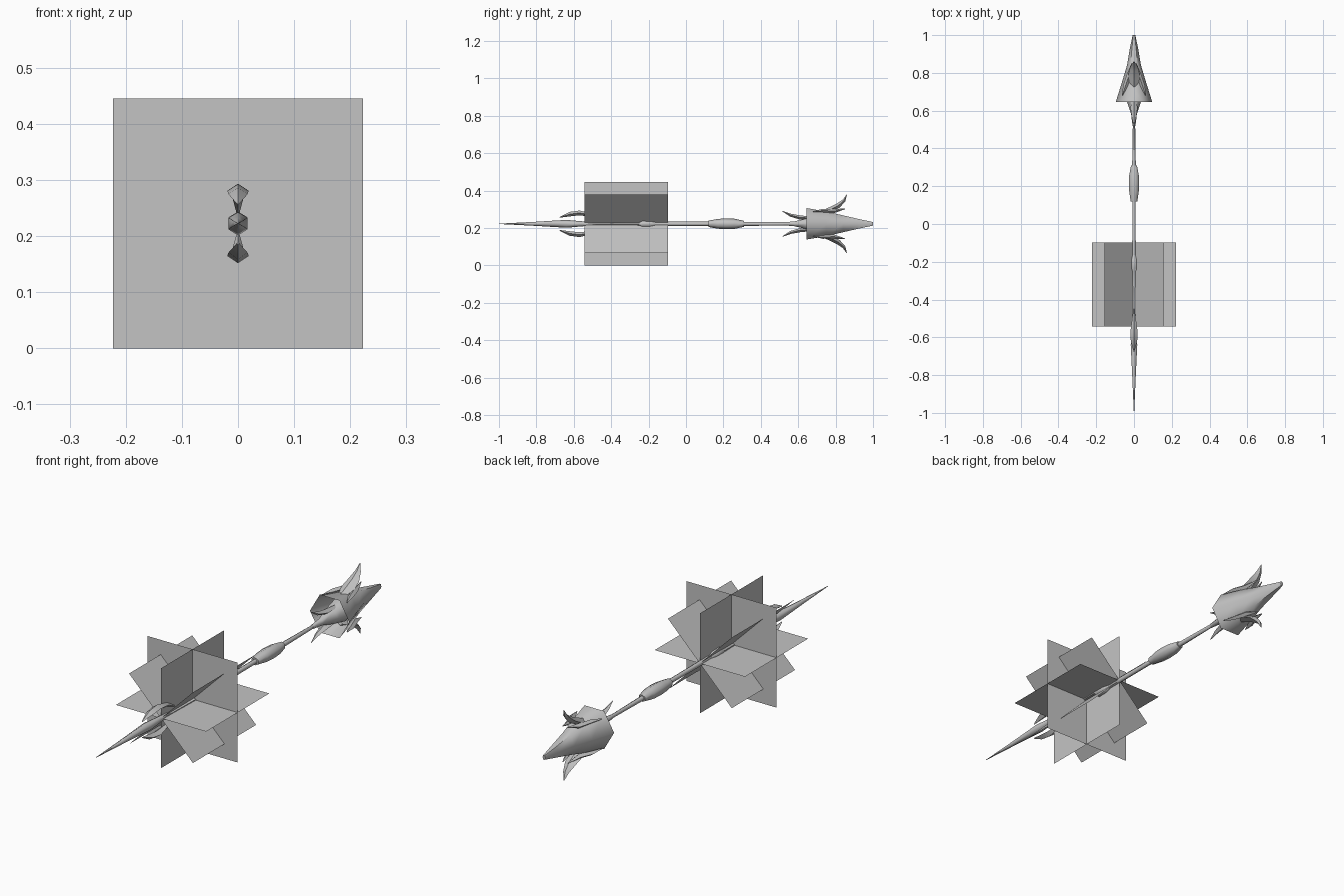
import bpy, bmesh, math
from mathutils import Matrix, Vector

cube = bpy.data.objects.get("Cube")
if cube:
    bpy.data.objects.remove(cube, do_unlink=True)

AXIS = 0.2225   # height of the spear axis
HALF = 0.2225   # half side of the square cards

steel = bpy.data.materials.new("plain grey")
steel.use_nodes = True
GREY = (0.55, 0.55, 0.55, 1)
steel.diffuse_color = GREY
steel.node_tree.nodes["Principled BSDF"].inputs["Base Color"].default_value = GREY


def finish(name, bm, smooth=None):
    """Turn a bmesh into a named object, optionally smooth below an angle."""
    bmesh.ops.recalc_face_normals(bm, faces=bm.faces)
    me = bpy.data.meshes.new(name)
    bm.to_mesh(me)
    bm.free()
    me.materials.append(steel)
    ob = bpy.data.objects.new(name, me)
    bpy.context.collection.objects.link(ob)
    if smooth:
        bpy.ops.object.select_all(action='DESELECT')
        ob.select_set(True)
        bpy.context.view_layer.objects.active = ob
        bpy.ops.object.shade_smooth_by_angle(angle=math.radians(smooth))
    return ob


def bridge(bm, rings, cap_start=True, cap_end=True):
    """Skin a list of vertex rings."""
    n = len(rings[0])
    for a, b in zip(rings, rings[1:]):
        for i in range(n):
            j = (i + 1) % n
            bm.faces.new((a[i], a[j], b[j], b[i]))
    if cap_start:
        bm.faces.new(rings[0])
    if cap_end:
        bm.faces.new(rings[-1])


def loft(name, stations, phase=0.0, smooth=65, cap_start=True):
    """Six-sided body along y from (y, radius x, radius z) stations."""
    bm = bmesh.new()
    rings = []
    for y, rx, rz in stations:
        angles = [phase + math.tau * i / 6 for i in range(6)]
        rings.append([bm.verts.new((rx * math.cos(a), y, AXIS + rz * math.sin(a)))
                      for a in angles])
    bridge(bm, rings, cap_start)
    return finish(name, bm, smooth)


def spike(name, path, flip=1, side=1):
    """Diamond-section spike through (x, y, height over axis, half width, half depth)."""
    bm = bmesh.new()
    rings = []
    pts = [Vector(p[:3]) for p in path]
    for i, (x, y, z, w, d) in enumerate(path):
        t = pts[min(i + 1, len(pts) - 1)] - pts[max(i - 1, 0)]
        across = Vector((1, 0, 0)) - t * (t.x / t.length_squared)
        across.normalize()
        up = t.cross(across).normalized()
        ring = [pts[i] + o for o in (across * w, up * d, -across * w, -up * d)]
        rings.append([bm.verts.new((v.x * side, v.y, AXIS + v.z * flip)) for v in ring])
    bridge(bm, rings)
    return finish(name, bm, 40)


# Square cards: four around the spear axis, one across it
def card(name, rot):
    bm = bmesh.new()
    bmesh.ops.create_grid(bm, x_segments=1, y_segments=1, size=HALF,
                          matrix=Matrix.Translation((0, -0.32, AXIS)) @ rot)
    return finish(name, bm)


for k, label in enumerate(("flat", "rising", "upright", "falling")):
    card(label + "_card", Matrix.Rotation(-math.pi / 4 * k, 4, 'Y'))
card("cross_card", Matrix.Rotation(math.pi / 2, 4, 'X'))

# Front point, rear sleeve, shaft and grip
P = math.pi / 6
loft("front_point", [(-1.0, 0.001, 0.001), (-0.82, 0.01, 0.01), (-0.64, 0.02, 0.021),
                     (-0.56, 0.014, 0.014), (-0.44, 0.006, 0.004)], P)
loft("sleeve", [(-0.56, 0.011, 0.006), (-0.40, 0.016, 0.007), (-0.25, 0.021, 0.01),
                (-0.235, 0.022, 0.022), (-0.19, 0.021, 0.021), (-0.165, 0.012, 0.013)], P)
loft("shaft", [(-0.18, 0.011, 0.012), (0.13, 0.010, 0.011), (0.32, 0.011, 0.011),
               (0.54, 0.007, 0.009)], P)
loft("grip", [(0.12, 0.02, 0.017), (0.17, 0.029, 0.026), (0.21, 0.031, 0.029),
              (0.26, 0.029, 0.027), (0.31, 0.018, 0.016)], P)

# Hollow head with the neck flaring into it
loft("neck", [(0.52, 0.008, 0.009), (0.58, 0.015, 0.015), (0.65, 0.038, 0.034),
              (0.72, 0.055, 0.048)])
loft("head", [(0.645, 0.097, 0.097), (0.75, 0.064, 0.076), (0.84, 0.037, 0.052),
              (0.93, 0.022, 0.028), (1.0, 0.007, 0.011)], cap_start=False)

# Barbs and horns, mirrored above and below the axis
for flip, label in ((1, "upper"), (-1, "lower")):
    spike(label + "_front_barb", [(0, -0.675, 0.035, 0.002, 0.002),
                                  (0, -0.62, 0.052, 0.017, 0.012),
                                  (0, -0.57, 0.058, 0.019, 0.013),
                                  (0, -0.50, 0.046, 0.010, 0.008),
                                  (0, -0.45, 0.020, 0.003, 0.003)], flip)
    spike(label + "_rear_barb", [(0, 0.515, 0.068, 0.001, 0.001),
                                 (0, 0.56, 0.046, 0.011, 0.008),
                                 (0, 0.61, 0.034, 0.018, 0.011),
                                 (0, 0.68, 0.030, 0.014, 0.008)], flip)
    spike(label + "_horn", [(0, 0.72, 0.060, 0.012, 0.008),
                            (0, 0.77, 0.075, 0.032, 0.014),
                            (0, 0.815, 0.098, 0.026, 0.013),
                            (0, 0.845, 0.125, 0.014, 0.008),
                            (0, 0.86, 0.157, 0.001, 0.001)], flip)
    for side, hand in ((1, "left"), (-1, "right")):
        spike(f"{label}_{hand}_horn_root", [(0.062, 0.68, 0.066, 0.002, 0.002),
                                            (0.046, 0.73, 0.071, 0.012, 0.009),
                                            (0.026, 0.79, 0.068, 0.012, 0.011),
                                            (0.012, 0.85, 0.080, 0.002, 0.002)], flip, side)
